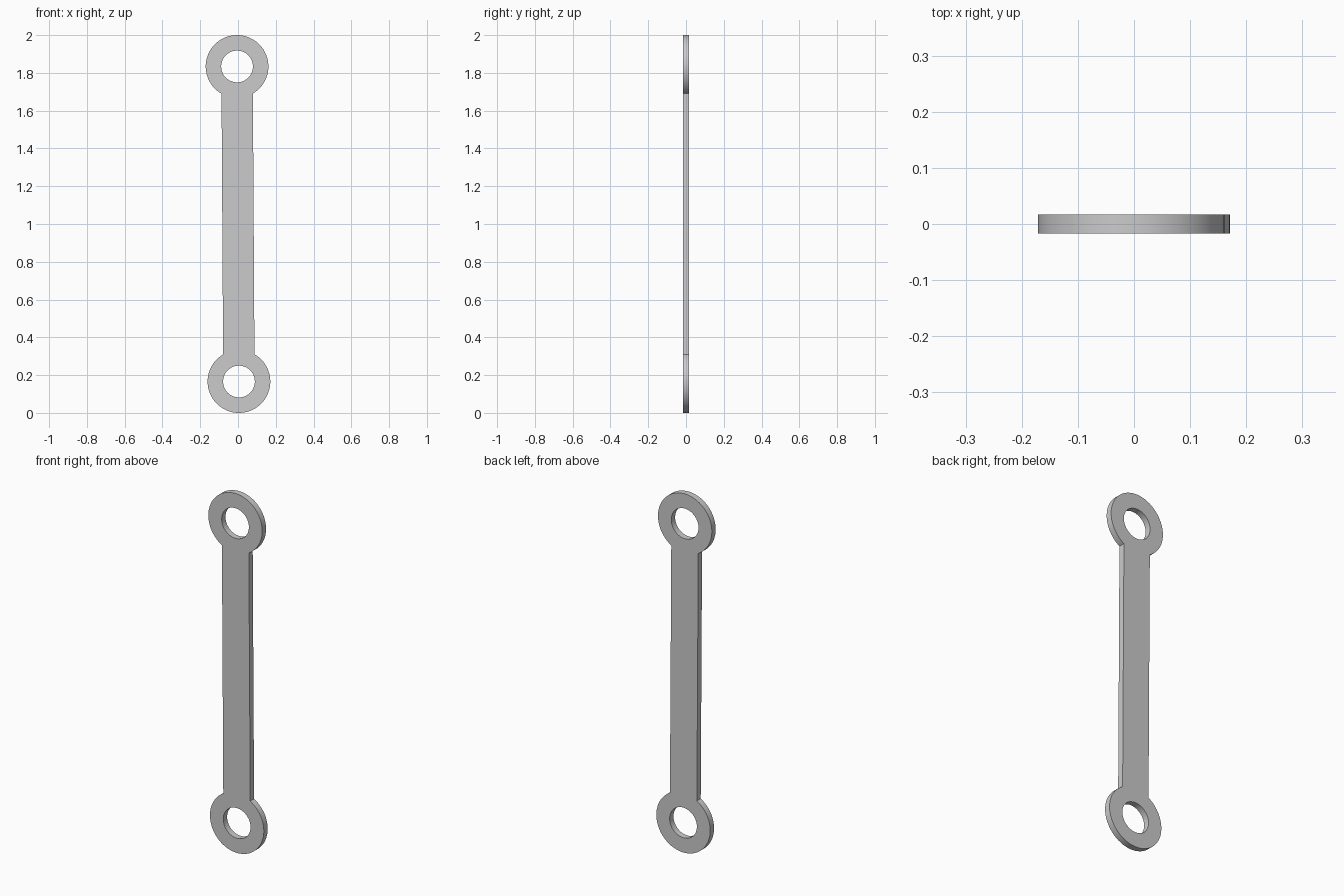
import bpy, bmesh, math
from mathutils import Vector

cube = bpy.data.objects.get("Cube")
if cube:
    bpy.data.objects.remove(cube, do_unlink=True)

OUTER, HOLE, HALF_BAR, THICK = 0.166, 0.084, 0.083, 0.034
TOP = Vector((-0.005, 0, 1.834))
BOTTOM = Vector((0.005, 0, 0.166))

grey = bpy.data.materials.new("light_grey")
grey.use_nodes = True
colour = (0.6, 0.6, 0.6, 1)
grey.diffuse_color = colour
grey.node_tree.nodes["Principled BSDF"].inputs["Base Color"].default_value = colour

# Axes along and across the slightly leaning bar
along = (TOP - BOTTOM).normalized()
across = Vector((along.z, 0, -along.x))


def arc(centre, radius, start, sweep, count, closed=False):
    """Points on an arc, with angles measured from the across axis."""
    steps = count if closed else count - 1
    angles = [start + sweep * i / steps for i in range(count)]
    return [centre + radius * (across * math.cos(a) + along * math.sin(a)) for a in angles]


bm = bmesh.new()


def add_loop(points):
    verts = [bm.verts.new(p) for p in points]
    for a, b in zip(verts, verts[1:] + verts[:1]):
        bm.edges.new((a, b))


# Outline: two round ends joined by the straight sides of the bar
neck = math.acos(HALF_BAR / OUTER)
sweep = math.pi + 2 * neck
add_loop(arc(TOP, OUTER, -neck, sweep, 72)
         + arc(BOTTOM, OUTER, math.pi - neck, sweep, 72))

# Bolt holes
for centre in (TOP, BOTTOM):
    add_loop(arc(centre, HOLE, 0, math.tau, 64, closed=True))

# Fill the plate and give it thickness
bmesh.ops.triangle_fill(bm, edges=bm.edges[:], use_beauty=True, normal=(0, -1, 0))
result = bmesh.ops.extrude_face_region(bm, geom=bm.faces[:])
moved = [v for v in result["geom"] if isinstance(v, bmesh.types.BMVert)]
bmesh.ops.translate(bm, verts=bm.verts[:], vec=(0, -THICK / 2, 0))
bmesh.ops.translate(bm, verts=moved, vec=(0, THICK, 0))
bmesh.ops.recalc_face_normals(bm, faces=bm.faces[:])

mesh = bpy.data.meshes.new("link_arm")
bm.to_mesh(mesh)
bm.free()
mesh.materials.append(grey)
link = bpy.data.objects.new("link_arm", mesh)
bpy.context.collection.objects.link(link)

# Smooth rims with sharp plate edges
bpy.ops.object.select_all(action='DESELECT')
link.select_set(True)
bpy.context.view_layer.objects.active = link
bpy.ops.object.shade_smooth_by_angle(angle=math.radians(30))
